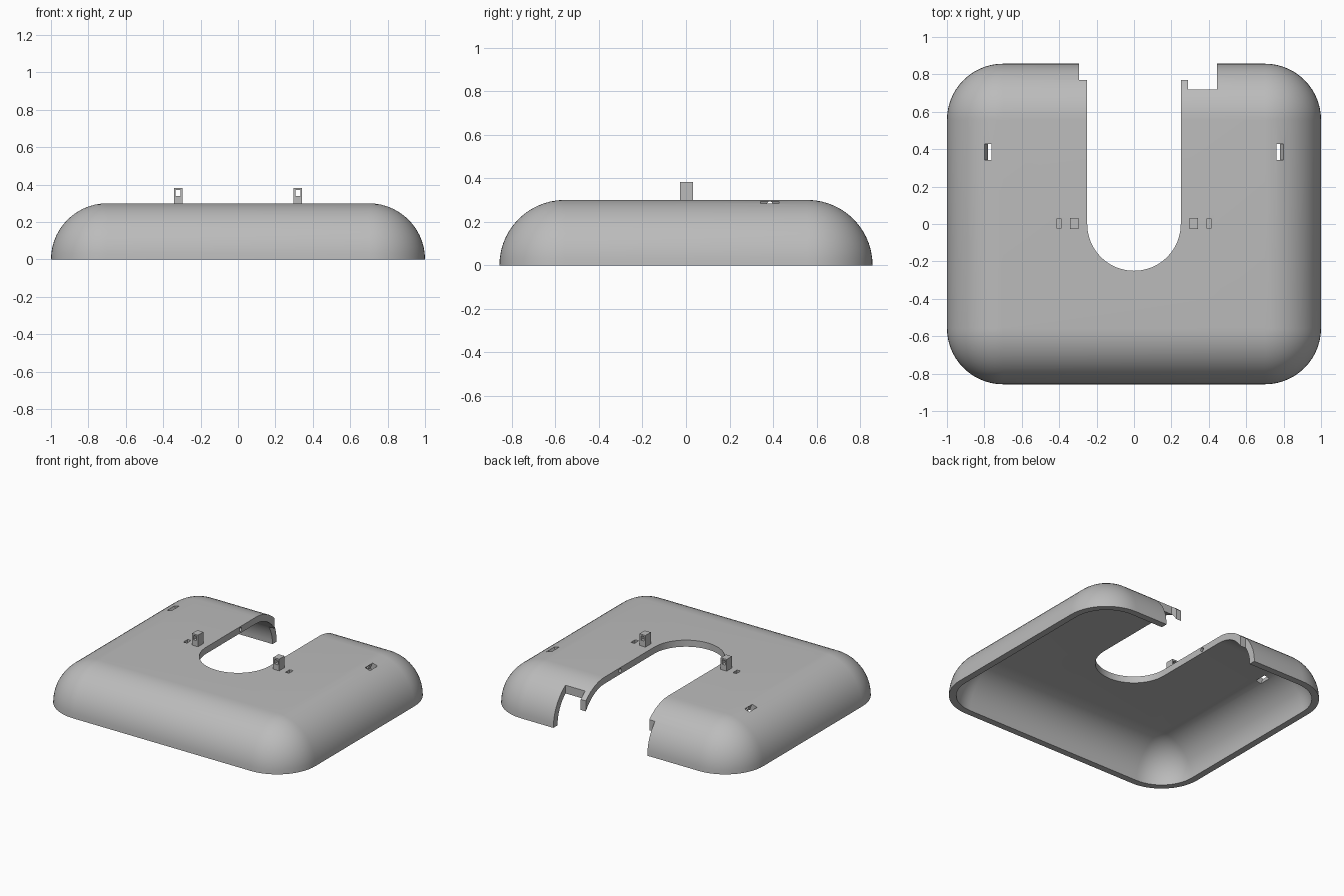
import bpy, bmesh, math
from mathutils import Matrix

if "Cube" in bpy.data.objects:
    bpy.data.objects.remove(bpy.data.objects["Cube"])

HX, HY, R, WALL = 1.0, 0.857, 0.30, 0.047
grey = bpy.data.materials.new("plain grey")
grey.diffuse_color = (0.5, 0.5, 0.5, 1)
grey.use_nodes = True
grey.node_tree.nodes["Principled BSDF"].inputs["Base Color"].default_value = grey.diffuse_color


def make(name, bm):
    bmesh.ops.recalc_face_normals(bm, faces=bm.faces)
    me = bpy.data.meshes.new(name)
    bm.to_mesh(me)
    bm.free()
    me.materials.append(grey)
    ob = bpy.data.objects.new(name, me)
    bpy.context.collection.objects.link(ob)
    return ob


def box(name, centre, size, tilt=0):
    bm = bmesh.new()
    m = Matrix.Translation(centre) @ Matrix.Rotation(tilt, 4, 'Y') @ Matrix.Diagonal((*size, 1))
    bmesh.ops.create_cube(bm, size=1, matrix=m)
    return make(name, bm)


def prism(name, pts, z0, z1):
    bm = bmesh.new()
    f = bm.faces.new([bm.verts.new((x, y, z0)) for x, y in pts])
    ext = bmesh.ops.extrude_face_region(bm, geom=[f])['geom']
    bmesh.ops.translate(bm, verts=[v for v in ext if isinstance(v, bmesh.types.BMVert)],
                        vec=(0, 0, z1 - z0))
    return make(name, bm)


def cut(target, cutter):
    mod = target.modifiers.new("cut", 'BOOLEAN')
    mod.operation, mod.solver, mod.object = 'DIFFERENCE', 'EXACT', cutter
    bpy.ops.object.select_all(action='DESELECT')
    target.select_set(True)
    bpy.context.view_layer.objects.active = target
    bpy.ops.object.modifier_apply(modifier=mod.name)
    bpy.data.objects.remove(cutter)


def smooth(ob):
    bpy.ops.object.select_all(action='DESELECT')
    ob.select_set(True)
    bpy.context.view_layer.objects.active = ob
    bpy.ops.object.shade_smooth_by_angle(angle=math.radians(30))


# hollow shell: rounded rectangle rings rising to a flat top, outside then inside
ARC, LAT = 14, 14


def ring(bm, r, a):
    out = []
    for q, (sx, sy) in enumerate(((1, 1), (-1, 1), (-1, -1), (1, -1))):
        for k in range(ARC + 1):
            t = math.pi / 2 * (q + k / ARC)
            out.append(bm.verts.new((sx * (HX - R) + r * math.cos(a) * math.cos(t),
                                     sy * (HY - R) + r * math.cos(a) * math.sin(t),
                                     r * math.sin(a))))
    return out


def bridge(bm, a, b):
    for i in range(len(a)):
        j = (i + 1) % len(a)
        bm.faces.new((a[i], a[j], b[j], b[i]))


bm = bmesh.new()
skins = []
for r in (R, R - WALL):
    rings = [ring(bm, r, math.pi / 2 * i / LAT) for i in range(LAT + 1)]
    for lo, hi in zip(rings, rings[1:]):
        bridge(bm, lo, hi)
    bm.faces.new(rings[-1])
    skins.append(rings[0])
bridge(bm, skins[0], skins[1])
bmesh.ops.remove_doubles(bm, verts=bm.verts, dist=1e-5)
shell = make("shell", bm)

# round-ended channel with the stepped opening at the back
N = 48
outline = [(0.25 * math.cos(math.pi + math.pi * i / N),
            0.25 * math.sin(math.pi + math.pi * i / N)) for i in range(N + 1)]
outline += [(0.25, 0.77), (0.29, 0.77), (0.29, 0.72), (0.445, 0.72),
            (0.445, 1.1), (-0.295, 1.1), (-0.295, 0.77), (-0.25, 0.77)]
cut(shell, prism("channel_cutter", outline, -0.2, 0.6))

for s in (-1, 1):
    # thin tunnel from the channel to the tilted side slot
    bm = bmesh.new()
    bmesh.ops.create_cone(bm, cap_ends=True, segments=16, radius1=0.014, radius2=0.014, depth=0.58,
                          matrix=Matrix.Translation((s * 0.485, 0.385, 0.279)) @ Matrix.Rotation(math.pi / 2, 4, 'Y'))
    cut(shell, make("tunnel_cutter", bm))
    cut(shell, box("slot_cutter", (s * 0.771, 0.385, 0.268), (0.040, 0.085, 0.14), s * math.radians(25)))
    # shallow pocket beside the lug
    cut(shell, box("pocket_cutter", (s * 0.402, 0.003, 0.30), (0.027, 0.048, 0.05)))
    # upright lug with a square eye
    lug = box("left_lug" if s < 0 else "right_lug", (s * 0.32, 0.003, 0.339), (0.047, 0.06, 0.088))
    cut(lug, box("eye_cutter", (s * 0.32, 0, 0.356), (0.026, 0.2, 0.032)))
    smooth(lug)
smooth(shell)
